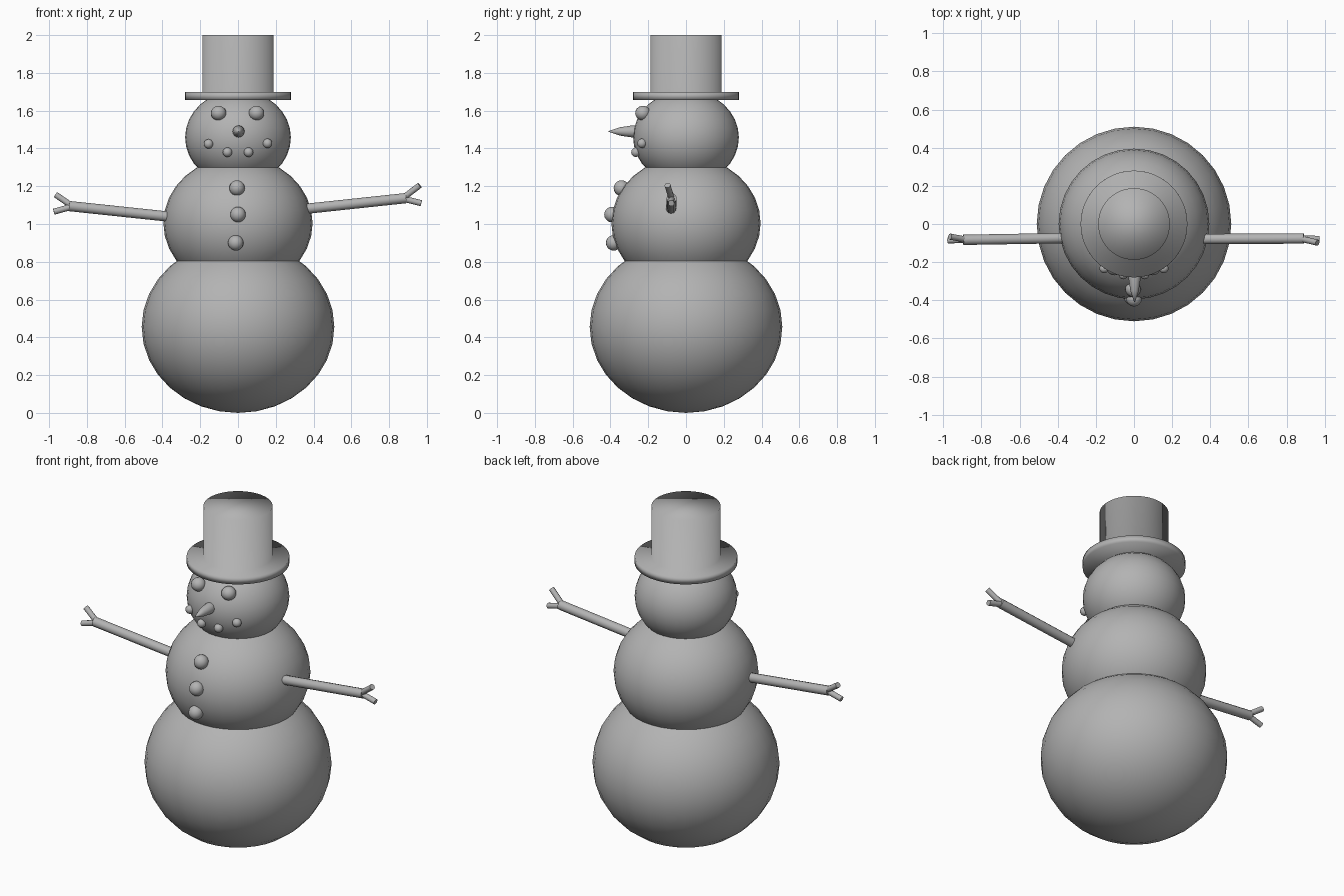
import bpy, bmesh, math
from mathutils import Vector

if "Cube" in bpy.data.objects:
    bpy.data.objects.remove(bpy.data.objects["Cube"])

grey = bpy.data.materials.new("plain_grey")
grey.diffuse_color = (0.45, 0.45, 0.45, 1)
grey.use_nodes = True
grey.node_tree.nodes["Principled BSDF"].inputs["Base Color"].default_value = grey.diffuse_color


def finish(obj, name):
    obj.name = name
    obj.data.materials.append(grey)
    obj.data.shade_smooth()
    return obj


def ball(name, loc, r, rz=None, segs=32, rings=16):
    bpy.ops.mesh.primitive_uv_sphere_add(segments=segs, ring_count=rings, radius=1, location=loc)
    obj = bpy.context.object
    obj.scale = (r, r, rz or r)
    bpy.ops.object.transform_apply(location=False, rotation=False, scale=True)
    return finish(obj, name)


def lathe(name, profile, segs, loc=(0, 0, 0), tilt=0):
    """Revolve (radius, height) points around z; both ends are capped."""
    bm = bmesh.new()
    rings = []
    for r, h in profile:
        rings.append([bm.verts.new((r * math.cos(2 * math.pi * i / segs),
                                    r * math.sin(2 * math.pi * i / segs), h))
                      for i in range(segs)])
    for a, b in zip(rings, rings[1:]):
        for i in range(segs):
            j = (i + 1) % segs
            bm.faces.new((a[i], a[j], b[j], b[i]))
    bm.faces.new(rings[0][::-1])
    bm.faces.new(rings[-1])
    mesh = bpy.data.meshes.new(name)
    bm.to_mesh(mesh)
    bm.free()
    obj = bpy.data.objects.new(name, mesh)
    bpy.context.collection.objects.link(obj)
    obj.location = loc
    obj.rotation_euler.x = tilt
    return finish(obj, name)


def stick(name, start, end, r):
    a, b = Vector(start), Vector(end)
    bpy.ops.mesh.primitive_cylinder_add(vertices=12, radius=r, depth=(b - a).length,
                                        location=(a + b) / 2)
    obj = bpy.context.object
    obj.rotation_euler = (b - a).to_track_quat('Z', 'Y').to_euler()
    finish(obj, name)
    bpy.ops.object.shade_smooth_by_angle(angle=math.radians(40))


# three slightly flattened snowballs
ball("lower_body", (0, 0, 0.455), 0.51, 0.455)
ball("middle_body", (0, 0, 1.005), 0.395, 0.352)
ball("head", (0, 0, 1.458), 0.28, 0.25)

# hat: brim and crown in one softly shaded lathe
lathe("top_hat", [(0.28, 1.657), (0.28, 1.698), (0.188, 1.698), (0.188, 2.0)], 48)

# eyes, mouth stones and buttons
for i, x in enumerate((-0.103, 0.098)):
    ball(f"eye_{i}", (x, -0.228, 1.587), 0.041, 0.039, 16, 10)
for i, (x, y, z) in enumerate([(-0.156, -0.233, 1.424), (-0.056, -0.265, 1.38),
                               (0.056, -0.265, 1.38), (0.156, -0.233, 1.427)]):
    ball(f"mouth_stone_{i}", (x, y, z), 0.025, None, 16, 10)
for i, (x, y, z) in enumerate([(-0.005, -0.342, 1.19), (0, -0.392, 1.05), (-0.012, -0.383, 0.9)]):
    ball(f"button_{i}", (x, y, z), 0.041, None, 16, 10)

# carrot nose pointing forward
lathe("carrot_nose", [(0.033, 0.2), (0.031, 0.29), (0.022, 0.35), (0.002, 0.41)], 16,
      (0.003, 0, 1.49), math.pi / 2)

# arms with two twig fingers each: shoulder, wrist, finger tips
arms = {
    "left": ((-0.30, -0.073, 1.032), (-0.895, -0.083, 1.095),
             (-0.965, -0.066, 1.155), (-0.975, -0.086, 1.065)),
    "right": ((0.30, -0.079, 1.074), (0.89, -0.076, 1.137),
              (0.962, -0.098, 1.205), (0.97, -0.078, 1.11)),
}
for side, (shoulder, wrist, up, low) in arms.items():
    stick(f"{side}_arm", shoulder, wrist, 0.027)
    root = Vector(wrist) + (Vector(shoulder) - Vector(wrist)).normalized() * 0.02
    stick(f"{side}_upper_finger", root, up, 0.016)
    stick(f"{side}_lower_finger", root, low, 0.016)
